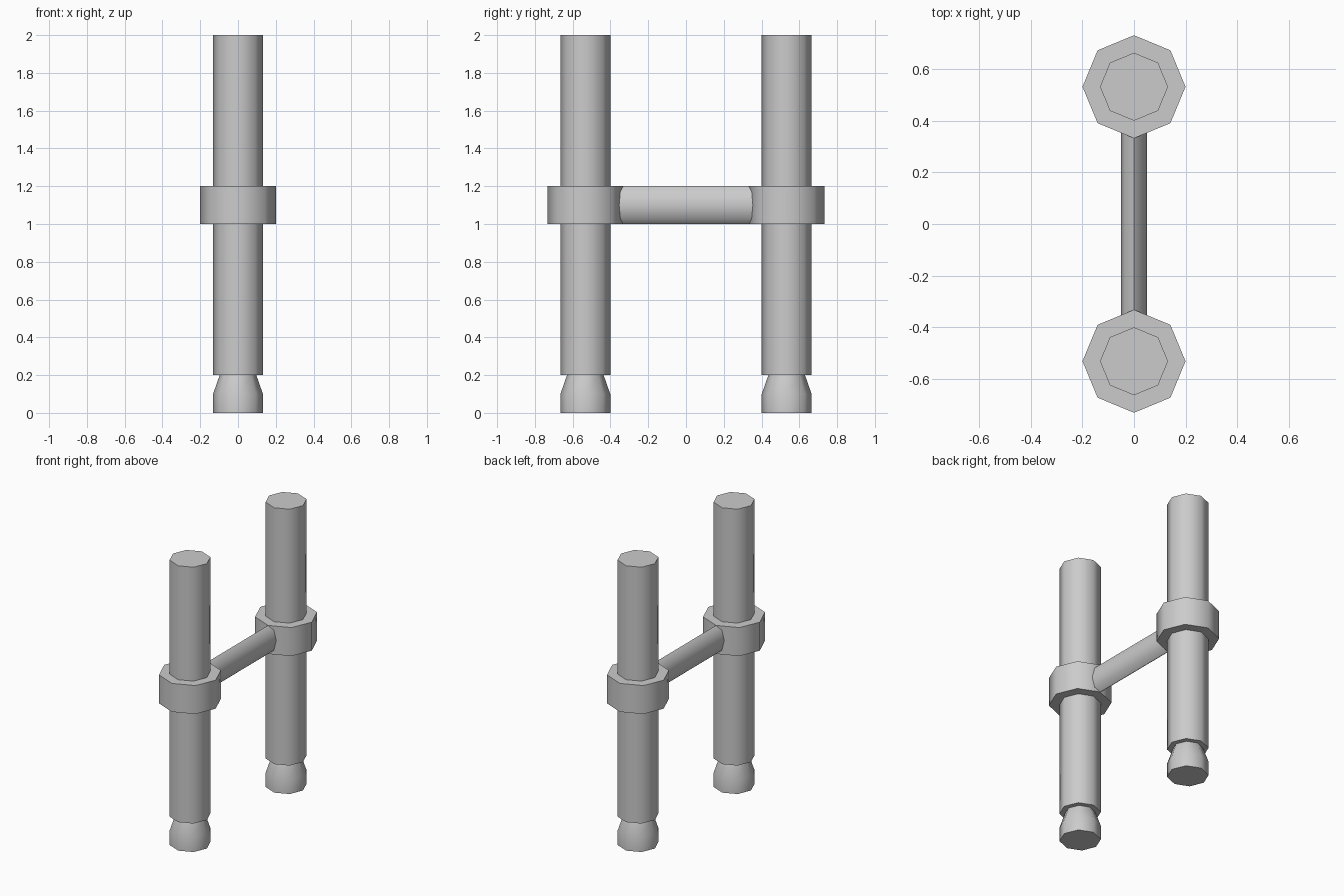
import bpy, bmesh
from math import pi, cos, sin, radians

if "Cube" in bpy.data.objects:
    bpy.data.objects.remove(bpy.data.objects["Cube"])

SIDES = 8


def loft(name, rings, matrix):
    """Closed eight-sided solid through rings of (half_width_a, half_width_b, distance)."""
    bm = bmesh.new()
    loops = []
    for a, b, d in rings:
        loops.append([bm.verts.new(matrix(a * cos(2 * pi * i / SIDES),
                                          b * sin(2 * pi * i / SIDES), d))
                      for i in range(SIDES)])
    for lo, hi in zip(loops, loops[1:]):
        for i in range(SIDES):
            j = (i + 1) % SIDES
            bm.faces.new((lo[i], lo[j], hi[j], hi[i]))
    bm.faces.new(loops[0])
    bm.faces.new(loops[-1])
    bmesh.ops.recalc_face_normals(bm, faces=bm.faces[:])
    mesh = bpy.data.meshes.new(name)
    bm.to_mesh(mesh)
    bm.free()
    obj = bpy.data.objects.new(name, mesh)
    bpy.context.collection.objects.link(obj)
    bpy.ops.object.select_all(action='DESELECT')
    obj.select_set(True)
    bpy.context.view_layer.objects.active = obj
    bpy.ops.object.shade_smooth_by_angle(angle=radians(50))
    return obj


def upright(name, y, profile):
    return loft(name, [(r, r, z) for r, z in profile],
                lambda u, v, d: (u, y + v, d))


POST_Y = 0.533
for side, y in (("front", -POST_Y), ("back", POST_Y)):
    # Tapered foot, long post and collar
    upright(side + "_foot", y, [(0.132, 0), (0.132, 0.1), (0.097, 0.2)])
    upright(side + "_post", y, [(0.132, 0.2), (0.132, 2.0)])
    upright(side + "_collar", y, [(0.2, 1.0), (0.2, 1.2)])

# Flattened bar joining the collars
loft("cross_bar", [(0.05, 0.1, -0.45), (0.05, 0.1, 0.45)],
     lambda u, v, d: (u, d, 1.1 + v))
